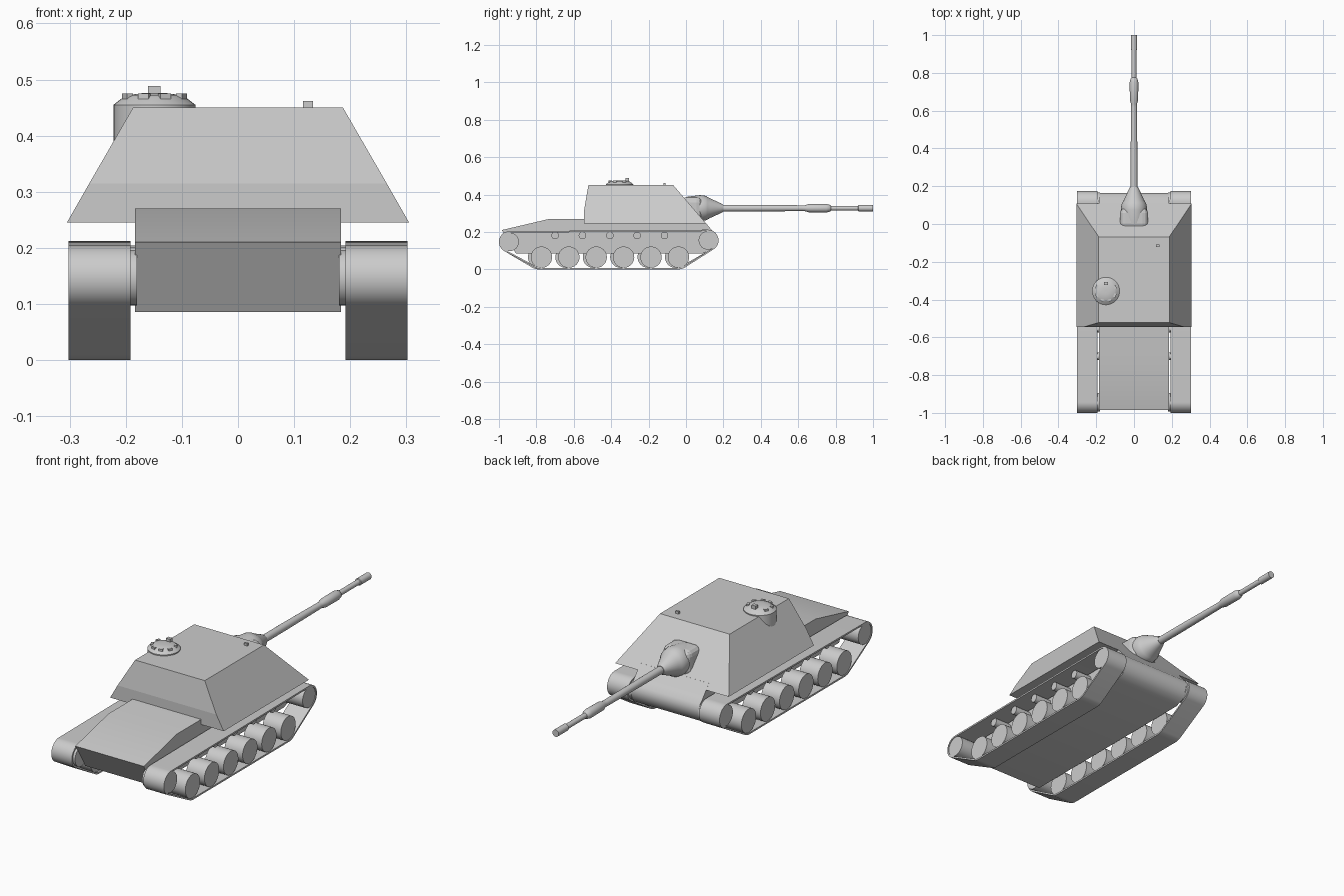
import bpy, bmesh, math
from mathutils import Vector, Matrix
from mathutils.geometry import convex_hull_2d

if "Cube" in bpy.data.objects:
    bpy.data.objects.remove(bpy.data.objects["Cube"])


def make(name, verts, faces, smooth=False):
    me = bpy.data.meshes.new(name)
    me.from_pydata([tuple(v) for v in verts], [], faces)
    bm = bmesh.new()
    bm.from_mesh(me)
    bmesh.ops.recalc_face_normals(bm, faces=bm.faces)
    bm.to_mesh(me)
    bm.free()
    ob = bpy.data.objects.new(name, me)
    bpy.context.collection.objects.link(ob)
    if smooth:
        bpy.ops.object.select_all(action='DESELECT')
        ob.select_set(True)
        bpy.context.view_layer.objects.active = ob
        bpy.ops.object.shade_smooth_by_angle(angle=math.radians(35))
    return ob


def prism(name, prof, x0, x1, smooth=False):
    """Extrude a (y, z) profile along x."""
    n = len(prof)
    verts = [(x, y, z) for x in (x0, x1) for y, z in prof]
    faces = [(i, (i + 1) % n, n + (i + 1) % n, n + i) for i in range(n)]
    faces += [tuple(range(n)), tuple(range(n, 2 * n))]
    return make(name, verts, faces, smooth)


def disc(y, z, r, n=32):
    return [(y + r * math.cos(2 * math.pi * i / n), z + r * math.sin(2 * math.pi * i / n))
            for i in range(n)]


def lathe(name, prof, origin, axis='Z', n=24):
    """Revolve (radius, height) points around an axis through origin."""
    rot = Matrix.Rotation(-math.pi / 2, 4, 'X') if axis == 'Y' else Matrix()
    verts, m = [], len(prof)
    for r, h in prof:
        for i in range(n):
            a = 2 * math.pi * i / n
            verts.append(rot @ Vector((r * math.cos(a), r * math.sin(a), h)) + Vector(origin))
    faces = [(j * n + i, j * n + (i + 1) % n, (j + 1) * n + (i + 1) % n, (j + 1) * n + i)
             for j in range(m - 1) for i in range(n)]
    faces += [tuple(range(n)), tuple(range((m - 1) * n, m * n))]
    return make(name, verts, faces, True)


def box(name, center, size, angle=0):
    bm = bmesh.new()
    bmesh.ops.create_cube(bm, size=1)
    me = bpy.data.meshes.new(name)
    bm.transform(Matrix.Translation(center) @ Matrix.Rotation(angle, 4, 'Z')
                 @ Matrix.Diagonal((*size, 1)))
    bm.to_mesh(me)
    bm.free()
    ob = bpy.data.objects.new(name, me)
    bpy.context.collection.objects.link(ob)
    return ob


# Hull with sloped engine deck and rounded nose
prism("hull", [(-0.985, 0.21), (-0.73, 0.27), (0.087, 0.27), (0.136, 0.212), (0.155, 0.193),
               (0.164, 0.172), (0.164, 0.15), (0.155, 0.125), (0.135, 0.103), (0.09, 0.086),
               (-0.91, 0.086)], -0.184, 0.184, True)

# Sloped fighting compartment with a kinked rear plate
half = [(0.305, -0.545, 0.245), (0.265, -0.545, 0.315), (0.187, -0.522, 0.45),
        (0.187, -0.068, 0.45), (0.305, 0.108, 0.245)]
verts = half + [(-x, y, z) for x, y, z in half]
make("casemate", verts, [(0, 1, 2, 3, 4), (5, 6, 7, 8, 9)]
     + [(i, (i + 1) % 5, 5 + (i + 1) % 5, 5 + i) for i in range(5)])

# Running gear
WHEELS = [-0.773 + 0.1465 * i for i in range(6)]
ROLLERS = [-0.70 + 0.1463 * i for i in range(5)]
IDLER, SPROCKET = (-0.943, 0.147), (0.117, 0.155)
T = 0.008


def track(side, x0, x1, shift):
    # Belt wraps the end wheels and outer road wheels
    rounds = [(*IDLER, 0.057), (*SPROCKET, 0.057),
              (WHEELS[0] + shift, 0.065, 0.065), (WHEELS[-1] + shift, 0.065, 0.065)]
    outer = [p for y, z, r in rounds for p in disc(y, z, r, 48)]
    inner = [p for y, z, r in rounds for p in disc(y, z, r - T, 48)]
    idx = convex_hull_2d([Vector(p) for p in outer])
    n = len(idx)
    verts = [(x, *src[i]) for x, src in ((x0, outer), (x1, outer), (x1, inner), (x0, inner))
             for i in idx]
    faces = [(a * n + i, a * n + (i + 1) % n, (a + 1) % 4 * n + (i + 1) % n, (a + 1) % 4 * n + i)
             for a in range(4) for i in range(n)]
    make(side + "_track_belt", verts, faces, True)


for side, s, shift in (("right", 1, 0.0), ("left", -1, -0.015)):
    track(side, s * 0.192, s * 0.302, shift)
    prism(side + "_idler", disc(*IDLER, 0.0495), s * 0.18, s * 0.299, True)
    prism(side + "_sprocket", disc(*SPROCKET, 0.0495), s * 0.18, s * 0.299, True)
    for i, y in enumerate(WHEELS):
        prism(f"{side}_road_wheel_{i}", disc(y + shift, 0.065, 0.057), s * 0.2, s * 0.298, True)
    for i, y in enumerate(ROLLERS):
        prism(f"{side}_return_roller_{i}", disc(y, 0.181, 0.02, 20), s * 0.18, s * 0.27, True)

# Gun mantlet block, collar and barrel
block = box("mantlet_block", (0, 0.03, 0.325), (0.148, 0.11, 0.122))
bev = block.modifiers.new("bevel", 'BEVEL')
bev.width, bev.segments = 0.028, 3
lathe("mantlet_collar", [(0.06, 0.0), (0.07, 0.075), (0.066, 0.105), (0.06, 0.115), (0.052, 0.13),
                         (0.027, 0.185), (0.02, 0.197)], (0, 0, 0.327), 'Y', 28)
lathe("gun_barrel", [(0.018, 0.1), (0.018, 0.35), (0.0155, 0.62), (0.0155, 0.635), (0.022, 0.655),
                     (0.023, 0.75), (0.018, 0.77), (0.0125, 0.775), (0.0125, 0.92),
                     (0.017, 0.922), (0.017, 1.0)], (0, 0, 0.327), 'Y')

# Commander cupola with vision blocks
CX, CY = -0.149, -0.355
lathe("cupola", [(0.073, 0.31), (0.073, 0.455), (0.056, 0.468), (0.048, 0.472), (0.02, 0.476),
                 (0.005, 0.476)], (CX, CY, 0), 'Z', 32)
for i, deg in enumerate((25, 155, 205, 335, 250, 290)):
    a = math.radians(deg)
    box(f"vision_block_{i}", (CX + 0.053 * math.cos(a), CY + 0.053 * math.sin(a), 0.468),
        (0.012, 0.02, 0.014), a)
box("cupola_periscope", (CX, CY + 0.04, 0.477), (0.022, 0.018, 0.022))

# Roof periscope
box("roof_periscope", (0.125, -0.115, 0.455), (0.018, 0.011, 0.014))
